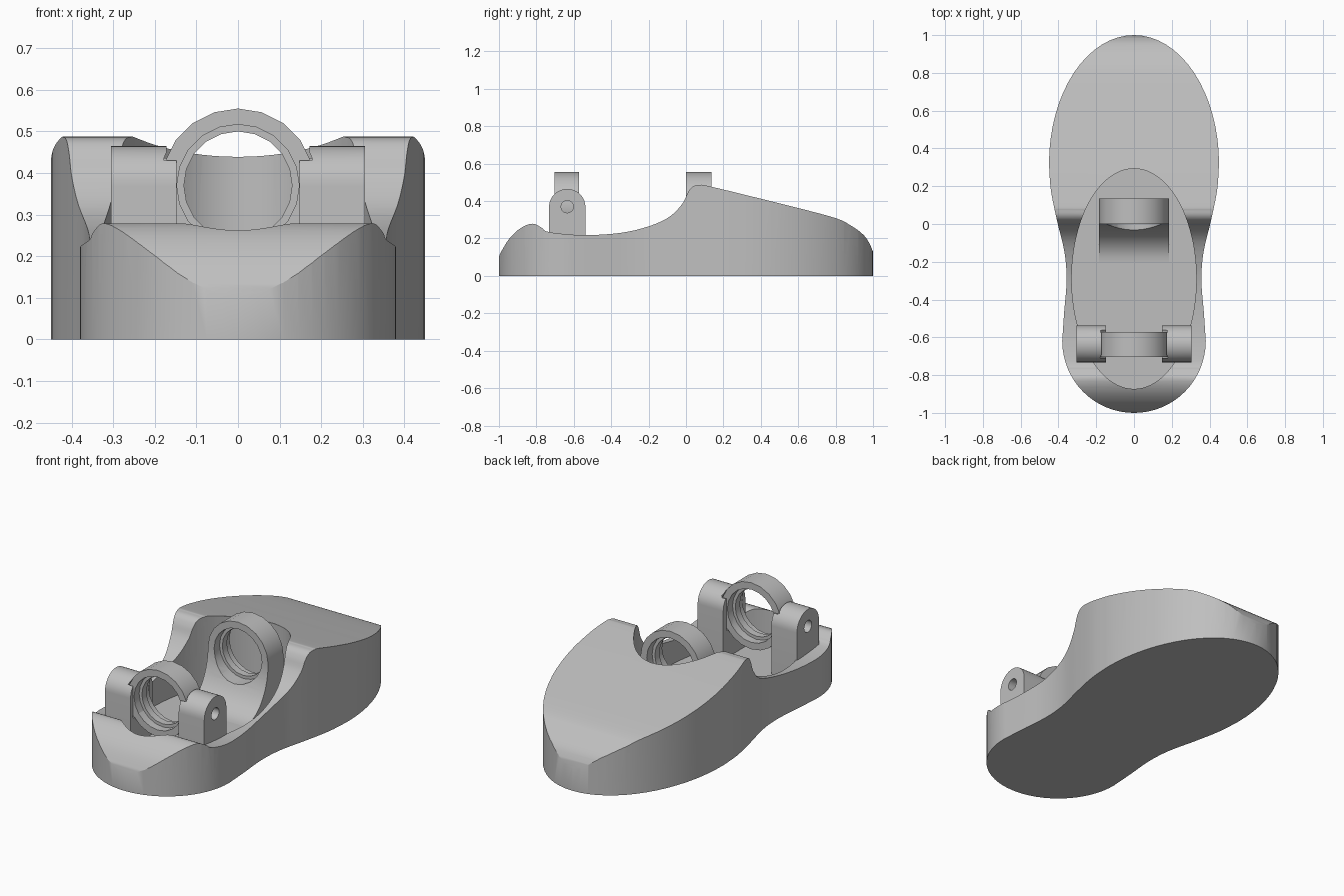
import bpy, bmesh, math
from mathutils import Vector

if "Cube" in bpy.data.objects:
    bpy.data.objects.remove(bpy.data.objects["Cube"], do_unlink=True)

grey = bpy.data.materials.new("plain grey")
grey.use_nodes = True
grey.diffuse_color = (0.52, 0.52, 0.52, 1)
grey.node_tree.nodes["Principled BSDF"].inputs["Base Color"].default_value = grey.diffuse_color


def prism(name, pts, axis, lo, hi):
    """Extrude a 2D profile along an axis: x takes (y, z), y takes (x, z), z takes (x, y)."""
    place = {"x": lambda a, b, t: (t, a, b), "y": lambda a, b, t: (a, t, b),
             "z": lambda a, b, t: (a, b, t)}[axis]
    bm = bmesh.new()
    face = bm.faces.new([bm.verts.new(place(a, b, lo)) for a, b in pts])
    ext = bmesh.ops.extrude_face_region(bm, geom=[face])
    move = Vector(place(0, 0, hi - lo))
    bmesh.ops.translate(bm, vec=move, verts=[g for g in ext["geom"] if isinstance(g, bmesh.types.BMVert)])
    bmesh.ops.recalc_face_normals(bm, faces=bm.faces)
    mesh = bpy.data.meshes.new(name)
    bm.to_mesh(mesh)
    bm.free()
    mesh.materials.append(grey)
    obj = bpy.data.objects.new(name, mesh)
    bpy.context.collection.objects.link(obj)
    return obj


def combine(obj, other, operation):
    """Apply a boolean and discard the second object."""
    mod = obj.modifiers.new("cut", "BOOLEAN")
    mod.operation, mod.object, mod.solver = operation, other, "EXACT"
    bpy.context.view_layer.objects.active = obj
    bpy.ops.object.modifier_apply(modifier=mod.name)
    bpy.data.objects.remove(other, do_unlink=True)


def smooth(pts, steps=6):
    """Catmull-Rom curve through the points."""
    p = [Vector(q) for q in [pts[0], *pts, pts[-1]]]
    out = []
    for a, b, c, d in zip(p, p[1:], p[2:], p[3:]):
        for i in range(steps):
            t = i / steps
            out.append(tuple(0.5 * (2 * b + (c - a) * t + (2 * a - 5 * b + 4 * c - d) * t ** 2
                                    + (3 * b - a - 3 * c + d) * t ** 3)))
    return out + [tuple(pts[-1])]


def ellipse(u, v, ru, rv, n):
    return [(u + ru * math.sin(math.tau * i / n), v + rv * math.cos(math.tau * i / n)) for i in range(n)]


def box(u0, u1, v0, v1):
    return [(u0, v0), (u1, v0), (u1, v1), (u0, v1)]


def arc(cy, ry, rx, start, end, n=16):
    """Part of the plan outline, measured from the front."""
    angles = [math.radians(start + (end - start) * i / n) for i in range(n + 1)]
    return [(rx * math.sin(t), cy - ry * math.cos(t)) for t in angles]


FLOOR, AXLE_Z = 0.1, 0.37
PIVOT_Y = -0.635

# body: waisted plan shape trimmed by the side profile
waist = smooth([(0.38, -0.62), (0.37, -0.47), (0.357, -0.3), (0.368, -0.15), (0.408, 0.02), (0.44, 0.18), (0.45, 0.32)])
half = arc(-0.62, 0.38, 0.38, 0, 90) + waist[1:-1] + arc(0.32, 0.68, 0.45, 90, 180)
outline = half + [(-x, y) for x, y in half[-2:0:-1]]
body = prism("body", outline, "z", 0, 0.7)
top = smooth([(-1.01, 0.08), (-0.985, 0.135), (-0.94, 0.205), (-0.88, 0.258), (-0.82, 0.279), (-0.775, 0.26),
              (-0.73, 0.234), (-0.55, 0.218), (-0.35, 0.23), (-0.2, 0.265), (-0.09, 0.315), (-0.02, 0.385),
              (0.01, 0.445), (0.035, 0.476), (0.07, 0.486), (0.13, 0.478), (0.45, 0.4), (0.78, 0.315),
              (0.88, 0.27), (0.95, 0.218), (0.985, 0.165), (1.01, 0.1)])
combine(body, prism("side_trim", top + [(1.01, -0.1), (-1.01, -0.1)], "x", -0.6, 0.6), "INTERSECT")
combine(body, prism("cavity", ellipse(0, -0.29, 0.33, 0.583, 96), "z", FLOOR, 0.8), "DIFFERENCE")


def bore(obj, y0, y1):
    """Stepped hole with a narrower lip in the middle."""
    mid = (y0 + y1) / 2
    for lo, hi, r in ((y0 - 0.3, y1 + 0.1, 0.13), (y0 - 0.3, mid - 0.02, 0.147), (mid + 0.02, y1 + 0.1, 0.147)):
        combine(obj, prism("bore", ellipse(0, AXLE_Z, r, r, 20), "y", lo, hi), "DIFFERENCE")


# rear ring standing on a curved ramp
rear_ring = prism("rear_ring", ellipse(0, AXLE_Z, 0.185, 0.185, 20), "y", 0, 0.135)
ramp = [(-0.2 + 0.2 * math.sin(t), AXLE_Z - 0.27 * math.cos(t))
        for t in [math.radians(90 * i / 14) for i in range(15)]]
ramp += [(0.1349, AXLE_Z), (0.1349, FLOOR - 0.03), (-0.2, FLOOR - 0.03)]
combine(rear_ring, prism("ramp", ramp, "x", -0.1849, 0.1849), "UNION")
bore(rear_ring, 0, 0.135)

# front ring held between two posts
front_ring = prism("front_ring", ellipse(0, AXLE_Z, 0.185, 0.185, 20), "y", -0.703, -0.573)
bore(front_ring, -0.703, -0.573)

parts = [body, rear_ring, front_ring]
post_shape = [(PIVOT_Y + 0.097 * math.cos(t), AXLE_Z + 0.095 * math.sin(t))
              for t in [math.pi * i / 20 for i in range(21)]]
post_shape += [(PIVOT_Y - 0.097, FLOOR - 0.03), (PIVOT_Y + 0.097, FLOOR - 0.03)]
for side, name in ((1, "left_post"), (-1, "right_post")):
    lo, hi = sorted((side * 0.148, side * 0.305))
    post = prism(name, post_shape, "x", lo, hi)
    # slot for the ring, top corner notch and pivot hole
    combine(post, prism("slot", ellipse(0, AXLE_Z, 0.19, 0.19, 40), "y", -0.709, -0.565), "DIFFERENCE")
    combine(post, prism("notch", box(-0.172, 0.172, 0.43, 0.6), "y", -0.9, -0.4), "DIFFERENCE")
    lo, hi = sorted((side * 0.1, side * 0.4))
    combine(post, prism("pivot_hole", ellipse(PIVOT_Y, AXLE_Z, 0.033, 0.033, 20), "x", lo, hi), "DIFFERENCE")
    parts.append(post)

# soft shading with sharp edges kept
bpy.ops.object.select_all(action="DESELECT")
for obj in parts:
    obj.select_set(True)
bpy.context.view_layer.objects.active = body
bpy.ops.object.shade_smooth_by_angle(angle=math.radians(30))
